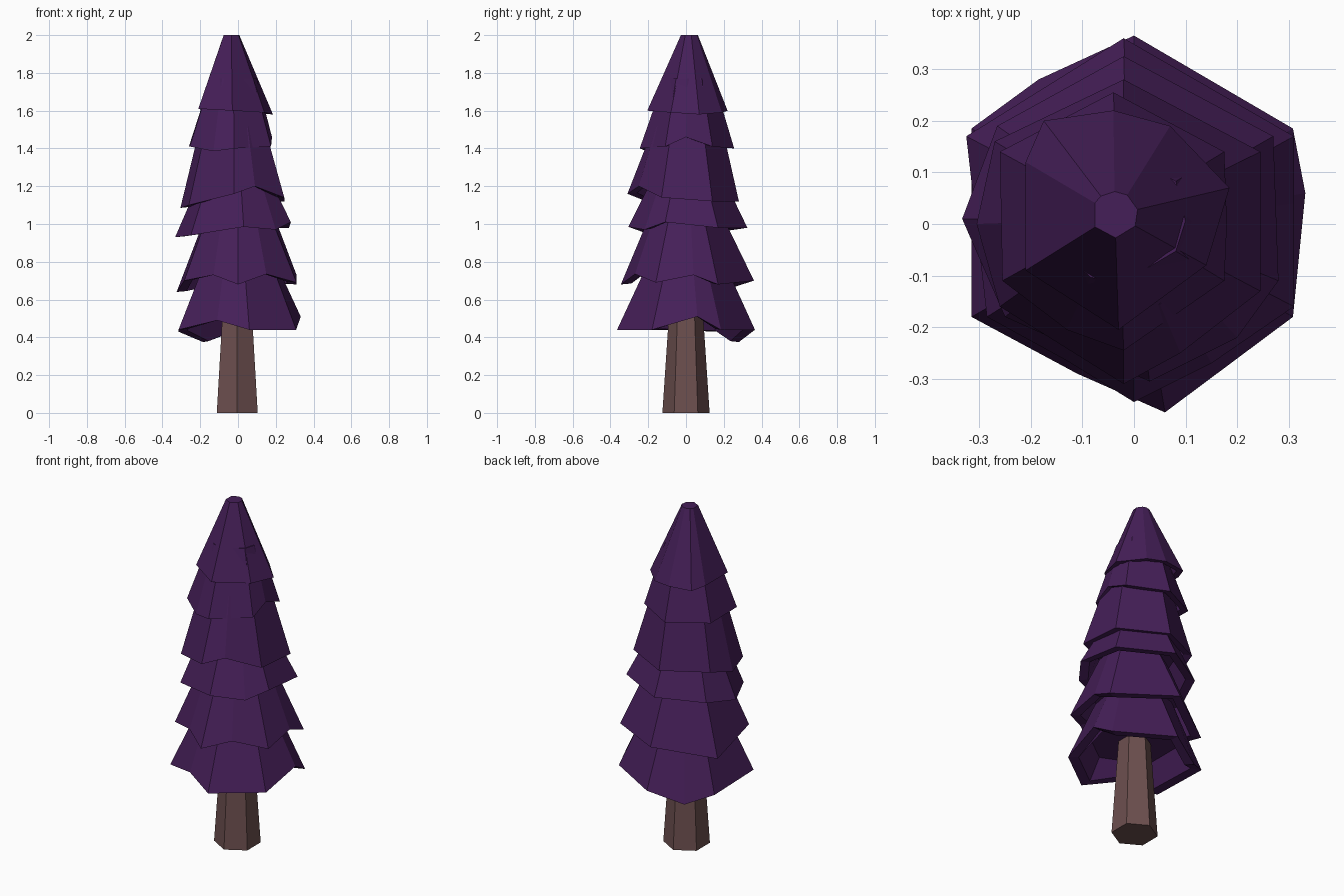
import bpy, bmesh
from math import atan2, cos, sin

if "Cube" in bpy.data.objects:
    bpy.data.objects.remove(bpy.data.objects["Cube"])


def material(name, rgb):
    m = bpy.data.materials.new(name)
    m.diffuse_color = (*rgb, 1)
    m.use_nodes = True
    m.node_tree.nodes["Principled BSDF"].inputs["Base Color"].default_value = m.diffuse_color
    return m


def loft(name, rings, mat):
    """Skin a stack of equal-length rings and cap both ends."""
    bm = bmesh.new()
    loops = [[bm.verts.new(p) for p in ring] for ring in rings]
    n = len(loops[0])
    for a, b in zip(loops, loops[1:]):
        for i in range(n):
            j = (i + 1) % n
            bm.faces.new((a[i], a[j], b[j], b[i]))
    bm.faces.new(loops[0])
    bm.faces.new(loops[-1])
    bmesh.ops.recalc_face_normals(bm, faces=bm.faces)
    me = bpy.data.meshes.new(name)
    bm.to_mesh(me)
    bm.free()
    me.materials.append(mat)
    ob = bpy.data.objects.new(name, me)
    bpy.context.collection.objects.link(ob)
    return ob


bark = material("bark", (0.150, 0.079, 0.077))
needles = material("needles", (0.060, 0.0135, 0.098))


def tier(name, centre, top_r, top_z, hem):
    """Hollow skirt of foliage: ragged hem, rim thickness, inner wall, ceiling."""
    cx, cy = centre
    angles = [atan2(y - cy, x - cx) for x, y, z in hem]
    low = sum(p[2] for p in hem) / len(hem)
    top = [(cx + top_r * cos(a), cy + top_r * sin(a), top_z) for a in angles]
    rim = [(cx + (x - cx) * 0.84, cy + (y - cy) * 0.84, z + 0.005)
           for x, y, z in hem]
    ceiling = [(cx + (x - cx) * 0.66, cy + (y - cy) * 0.66, low + 0.12)
               for x, y, z in hem]
    return loft(name, [top, hem, rim, ceiling], needles)


# Trunk: tapered hexagon with corners on the y axis
hexa = [(sin(k * 1.0471976), cos(k * 1.0471976)) for k in range(6)]
loft("trunk", [[(r * x - 0.004, r * y, z) for x, y in hexa]
               for r, z in ((0.125, 0), (0.085, 0.6))], bark)

# Foliage tiers, bottom to top; hems run counter-clockwise from the front
tier("foliage_1", (0, 0), 0.21, 0.78, [
    (.06, -.365, .44), (.308, -.18, .44), (.332, .06, .51), (.308, .185, .44),
    (0, .365, .44), (-.185, .28, .375), (-.315, .185, .43),
    (-.315, -.18, .44), (-.11, -.29, .49)])
tier("foliage_2", (0, 0), 0.19, 1.05, [
    (0, -.345, .68), (.15, -.27, .735), (.31, -.16, .69), (.31, .04, .73),
    (.31, .17, .68), (-.02, .36, .70), (-.325, .17, .64),
    (-.285, -.18, .70), (-.13, -.265, .73)])
tier("foliage_3", (-.01, .01), 0.18, 1.26, [
    (.03, -.305, .985), (.2, -.22, .97), (.28, -.11, 1.01),
    (.27, .17, .98), (-.02, .325, .98), (-.265, .19, .96),
    (-.333, .01, .93), (-.25, -.18, .94)])
tier("foliage_4", (-.02, .01), 0.18, 1.52, [
    (-.02, -.31, 1.16), (.09, -.25, 1.2), (.245, -.13, 1.14),
    (.245, .14, 1.12), (-.02, .28, 1.12), (-.27, .16, 1.13),
    (-.305, 0, 1.085), (-.26, -.16, 1.10)])
tier("foliage_5", (-.03, .015), 0.13, 1.77, [
    (-.02, -.245, 1.40), (.175, -.11, 1.41), (.18, 0, 1.46),
    (.175, .14, 1.41), (-.04, .255, 1.40), (-.26, .14, 1.41),
    (-.255, -.11, 1.41), (-.13, -.205, 1.385)])
tier("foliage_6", (-.037, .018), 0.045, 2.0, [
    (-.03, -.205, 1.6), (.14, -.08, 1.59), (.185, .07, 1.58),
    (.07, .19, 1.59), (-.04, .22, 1.6), (-.175, .2, 1.6),
    (-.21, .12, 1.61), (-.21, -.09, 1.61)])
